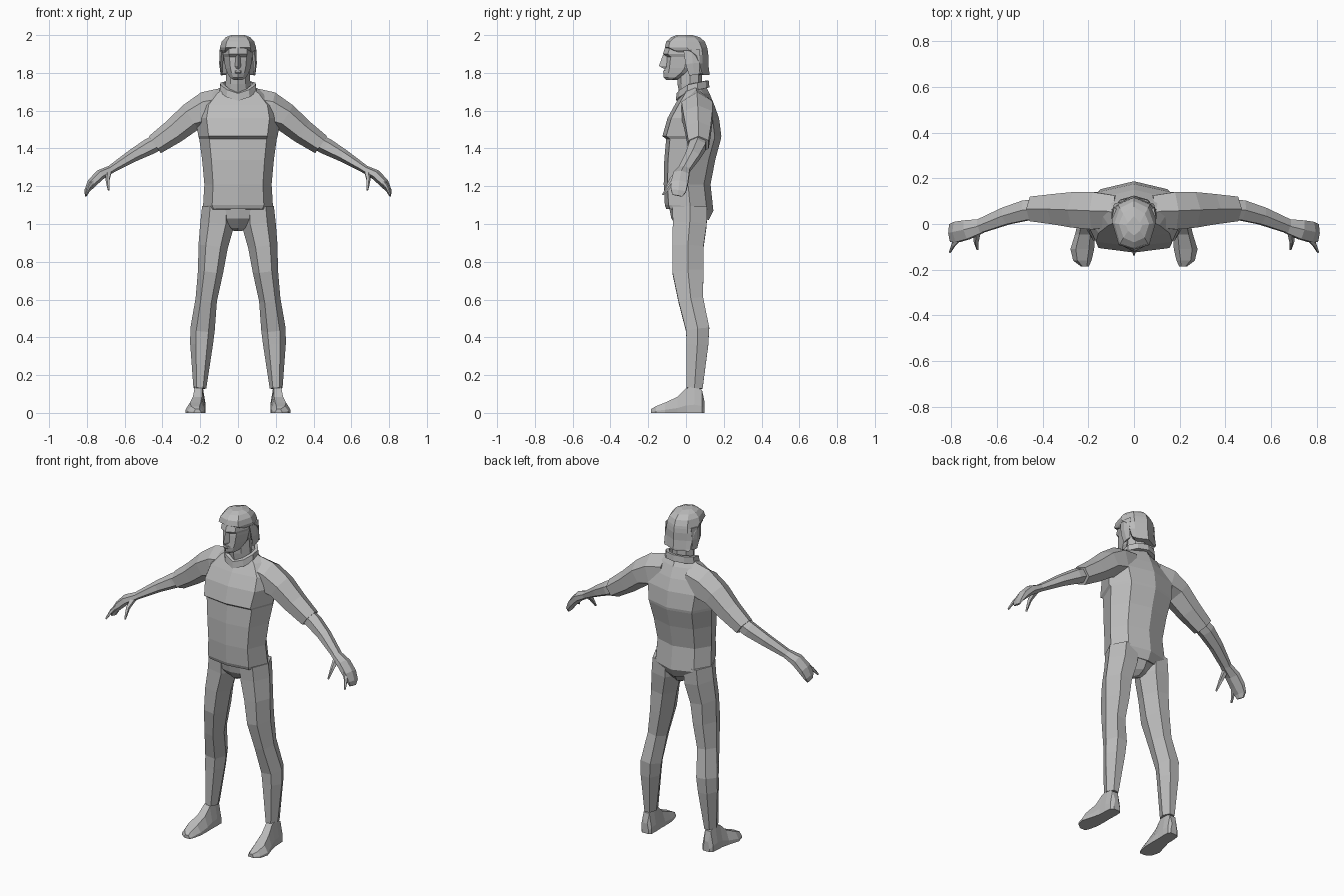
import bpy, bmesh, math
from mathutils import Vector

grey = bpy.data.materials.new("plain_grey")
grey.diffuse_color = (0.5, 0.5, 0.5, 1)


def loft(name, rings, mirror=False):
    """Skin a list of equal-length point rings and cap both ends."""
    bm = bmesh.new()
    loops = [[bm.verts.new(p) for p in r] for r in rings]
    n = len(loops[0])
    for a, b in zip(loops, loops[1:]):
        for i in range(n):
            j = (i + 1) % n
            bm.faces.new((a[i], a[j], b[j], b[i]))
    bm.faces.new(loops[0])
    bm.faces.new(loops[-1])
    bmesh.ops.recalc_face_normals(bm, faces=bm.faces[:])
    me = bpy.data.meshes.new(name)
    bm.to_mesh(me)
    bm.free()
    me.materials.append(grey)
    ob = bpy.data.objects.new(name, me)
    bpy.context.collection.objects.link(ob)
    if mirror:
        m = ob.modifiers.new("mirror", "MIRROR")
        m.use_axis[0] = True
        m.use_mirror_merge = False
    return ob


def limb(name, path, n=6):
    """Mirrored tube: stations are x, y, z, half width across, half depth in y."""
    pts = [Vector(p[:3]) for p in path]
    rings = []
    for i, p in enumerate(path):
        d = (pts[min(i + 1, len(pts) - 1)] - pts[max(i - 1, 0)]).normalized()
        u = Vector((0, 1, 0))
        u = (u - d * u.dot(d)).normalized()
        v = d.cross(u)
        ring = []
        for k in range(n):
            t = 2 * math.pi * k / n
            ring.append(pts[i] + v * (p[3] * math.cos(t)) + u * (p[4] * math.sin(t) * 1.15))
        rings.append(ring)
    return loft(name, rings, True)


def body(name, rows, fx=0.74, bx=0.7, df=0.02, db=0.035):
    """Symmetric eight-sided section: z, half width, front y, back y, back z drop."""
    rings = []
    for z, w, f, b, drop in rows:
        mid = f + (b - f) * 0.52
        h = [(0, f, z), (w * fx, f + df, z), (w, mid, z - drop * 0.2),
             (w * bx, b - db, z - drop * 0.8), (0, b, z - drop)]
        rings.append(h + [(-x, y, q) for x, y, q in h[3:0:-1]])
    return loft(name, rings)


# Shirt with chest overhang and a hem that dips at the back
body("shirt", [
    (1.08, .175, -.105, .12, .06), (1.10, .185, -.112, .145, .03),
    (1.21, .178, -.118, .13, 0), (1.34, .19, -.115, .155, 0),
    (1.45, .205, -.105, .185, 0), (1.465, .21, -.125, .187, 0),
    (1.56, .225, -.098, .175, 0), (1.63, .21, -.06, .15, 0),
    (1.69, .15, -.025, .125, 0), (1.72, .10, -.01, .11, 0)])

# Sleeves, forearms and hands
limb("sleeve", [(.08, .055, 1.61, .11, .07), (.17, .058, 1.60, .10, .082),
                (.25, .062, 1.565, .076, .078), (.34, .065, 1.49, .066, .066),
                (.44, .066, 1.42, .055, .054)])
limb("forearm", [(.41, .065, 1.44, .043, .043), (.47, .06, 1.41, .044, .044),
                 (.56, .035, 1.36, .034, .038), (.68, -.012, 1.285, .021, .03)])
limb("hand", [(.665, -.008, 1.293, .021, .03), (.73, -.025, 1.26, .028, .042),
              (.775, -.035, 1.215, .025, .045), (.80, -.04, 1.175, .014, .04),
              (.805, -.045, 1.15, .006, .026)])
limb("thumb", [(.685, -.03, 1.275, .018, .016), (.69, -.075, 1.235, .012, .012),
               (.685, -.11, 1.18, .005, .005)], 5)
limb("index_finger", [(.76, -.055, 1.235, .014, .015), (.79, -.09, 1.195, .010, .010),
                      (.805, -.122, 1.155, .005, .005)], 5)

# Trousers: hips and legs
body("hips", [(1.12, .165, -.095, .11, 0), (1.03, .165, -.078, .115, 0),
              (.98, .06, -.04, .085, 0), (.962, .02, -.01, .05, 0)], .55)
limb("leg", [(.105, .02, 1.09, .085, .092), (.11, .02, 1.00, .09, .09),
             (.132, .01, .88, .078, .083), (.145, .01, .75, .067, .083),
             (.168, .025, .60, .057, .066), (.188, .062, .44, .065, .062),
             (.193, .06, .36, .06, .058), (.202, .045, .13, .034, .043)])

# Shoes: vertical slices running from heel to toe, turned slightly outwards
shoe = []
for y, cx, w, h in [(.098, .205, .022, .06), (.085, .207, .035, .12),
                    (.045, .208, .037, .145), (.0, .21, .037, .13),
                    (-.045, .215, .043, .085), (-.11, .226, .052, .055),
                    (-.16, .226, .04, .035), (-.185, .215, .018, .02)]:
    shoe.append([(cx - w, y, 0), (cx + w, y, 0), (cx + w, y, h * .3),
                 (cx + w * .55, y, h), (cx - w * .55, y, h), (cx - w, y, h * .3)])
loft("shoe", shoe, True)

# Neck and a collar that drops at the front
body("neck", [(1.66, .075, -.03, .09, 0), (1.74, .066, -.045, .085, 0),
              (1.83, .06, -.05, .085, 0)], .6, .7, .02, .02)
collar = []
for s, lift in [(1.05, -.02), (1.0, .018), (.80, .02), (.78, -.02)]:
    ring = []
    for k in range(10):
        t = 2 * math.pi * k / 10
        y = .035 - .085 * s * math.cos(t)
        dip = .035 * max(0, math.cos(t)) ** 3
        ring.append((.098 * s * math.sin(t), y, 1.725 + lift + .2 * (y - .035) - dip))
    collar.append(ring)
loft("collar", collar + [collar[0]])

# Face with recessed eye band, jaw and brow
body("head", [(1.762, .022, -.105, -.05, 0), (1.775, .042, -.118, .0, 0),
              (1.80, .057, -.118, .06, 0), (1.825, .067, -.113, .09, 0),
              (1.87, .074, -.108, .10, 0), (1.885, .076, -.105, .10, 0),
              (1.90, .079, -.122, .10, 0), (1.95, .078, -.105, .09, 0)],
     .6, .7, .025, .03)
loft("nose", [[(-.010, -.10, 1.90), (.010, -.10, 1.90), (0, -.122, 1.895)],
              [(-.017, -.10, 1.835), (.017, -.10, 1.835), (0, -.143, 1.838)],
              [(-.012, -.10, 1.822), (.012, -.10, 1.822), (0, -.125, 1.825)]])
loft("mouth", [[(-.024, -.095, z), (.024, -.095, z), (.012, y, z), (-.012, y, z)]
               for z, y in [(1.797, -.116), (1.804, -.122), (1.813, -.120)]])

# Hair: swept cap, fuller at the back, hanging beside the jaw
body("hair", [(1.79, .082, .055, .125, 0), (1.80, .088, .042, .124, 0),
              (1.85, .092, .02, .118, 0), (1.895, .097, -.02, .118, 0),
              (1.92, .097, -.085, .115, 0), (1.935, .095, -.112, .112, 0),
              (1.965, .086, -.105, .10, 0), (1.988, .066, -.08, .075, 0),
              (2.0, .036, -.05, .035, 0)], .7, .72, .02, .03)
limb("side_lock", [(.082, .03, 1.92, .014, .04), (.089, .035, 1.85, .011, .034),
                   (.086, .045, 1.79, .006, .026)], 5)
